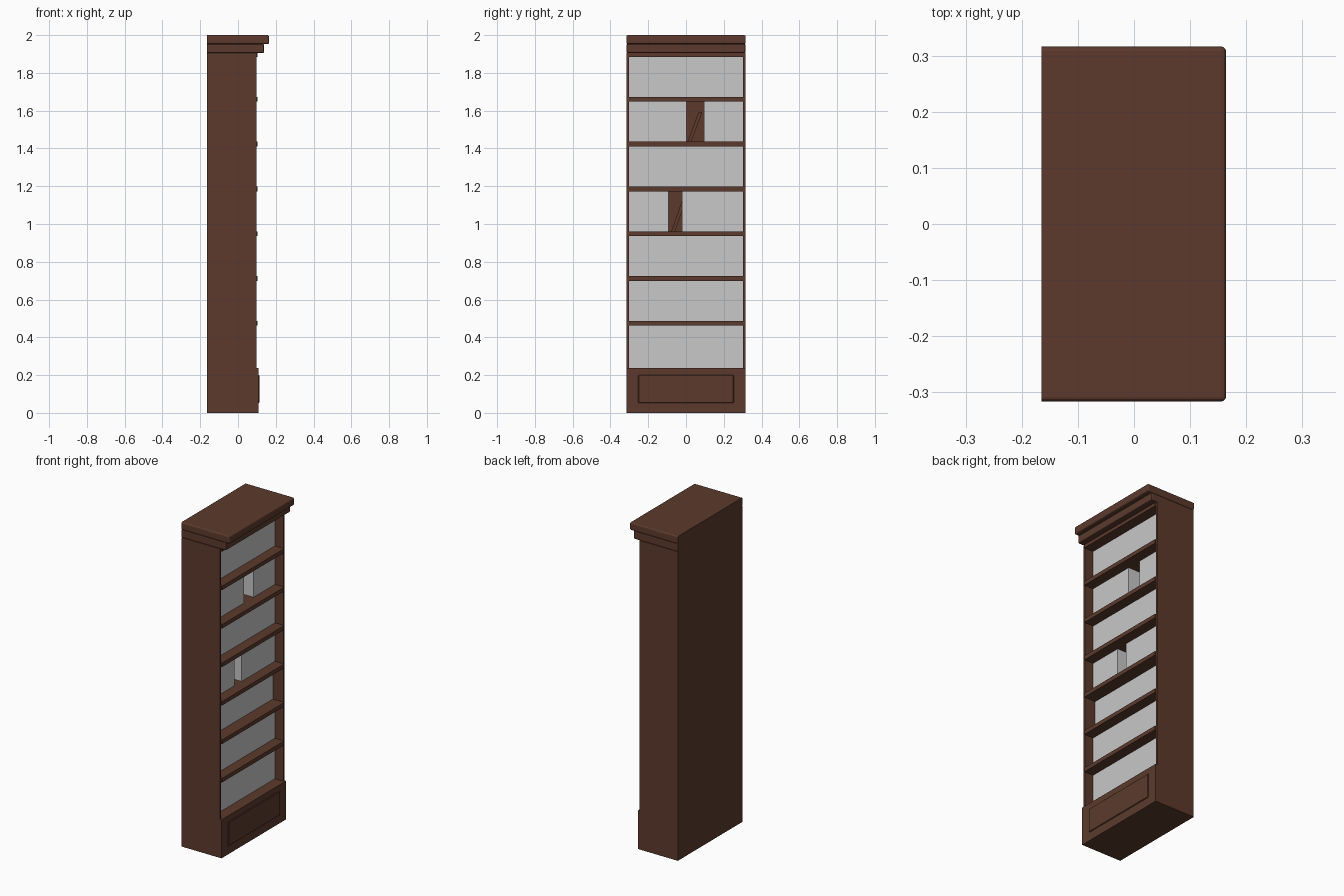
import bpy, bmesh, math

if "Cube" in bpy.data.objects:
    bpy.data.objects.remove(bpy.data.objects["Cube"])

def material(name, rgb):
    m = bpy.data.materials.new(name)
    m.diffuse_color = (*rgb, 1)
    m.use_nodes = True
    m.node_tree.nodes["Principled BSDF"].inputs["Base Color"].default_value = m.diffuse_color
    return m

wood = material("dark_wood", (0.107, 0.042, 0.026))
grey = material("book_grey", (0.58, 0.58, 0.58))

def finish(name, bm, mat):
    me = bpy.data.meshes.new(name)
    bm.to_mesh(me)
    bm.free()
    ob = bpy.data.objects.new(name, me)
    me.materials.append(mat)
    bpy.context.collection.objects.link(ob)
    return ob

def box(name, x, y, z, mat=wood, bevel=0, segments=2):
    bm = bmesh.new()
    bmesh.ops.create_cube(bm, size=1)
    for v in bm.verts:
        v.co = [(r[0] + r[1]) / 2 + c * (r[1] - r[0]) for c, r in zip(v.co, (x, y, z))]
    if bevel:
        # round every edge except those touching the back
        edges = [e for e in bm.edges if max(v.co.x for v in e.verts) > x[1] - 1e-5]
        edges = [e for e in edges if min(v.co.x for v in e.verts) > x[1] - 1e-5
                 or e.verts[0].co.z > z[1] - 1e-5 or e.verts[0].co.z < z[0] + 1e-5]
        bmesh.ops.bevel(bm, geom=edges, offset=bevel, segments=segments, profile=0.5, affect='EDGES')
    return finish(name, bm, mat)

BACK, HALF, SIDE = -0.165, 0.315, 0.012

# carcass
for s, n in ((-1, "left"), (1, "right")):
    box(n + "_side", (BACK, 0.097), sorted((s * HALF, s * (HALF - SIDE))), (0, 1.906))
box("back_panel", (BACK, BACK + 0.015), (-HALF + SIDE, HALF - SIDE), (0, 1.906))

# plinth with raised panel
box("plinth", (BACK, 0.108), (-HALF, HALF), (0, 0.237))
box("plinth_panel", (0.10, 0.113), (-0.253, 0.253), (0.052, 0.2), bevel=0.003, segments=1)

# crown mouldings
box("lower_crown", (BACK, 0.138), (-HALF, HALF), (1.905, 1.953), bevel=0.006)
box("top_crown", (BACK, 0.164), (-HALF - 0.001, HALF + 0.001), (1.953, 2.0), bevel=0.008, segments=3)

# shelves and the rows of books standing on them
STEP, T = 0.2372, 0.0125
gaps = {5: (0.002, 0.095), 3: (-0.092, -0.022)}
IN = HALF - SIDE
for i in range(7):
    z0 = 0.237 + i * STEP + (T if i else 0)
    z1 = 0.237 + (i + 1) * STEP - T
    box(f"shelf_{i + 1}", (BACK + 0.01, 0.103), (-IN, IN), (z1, min(z1 + 2 * T, 1.906)))
    front = 0.025 if i == 2 else 0.04
    lo, hi = gaps.get(i, (None, None))
    rows = [(-IN, IN)] if lo is None else [(-IN, lo), (hi, IN)]
    for k, r in enumerate(rows):
        box(f"book_row_{i + 1}_{k + 1}", (-0.14, front), r, (z0, z1), grey)

# leaning books in the gaps, slanted slabs
def leaning_book(name, y, z, shift, height, width):
    bm = bmesh.new()
    pts = [(y, z), (y + width, z), (y + shift + width, z + height), (y + shift, z + height)]
    f = bm.faces.new([bm.verts.new((-0.14, a, b)) for a, b in pts])
    ext = bmesh.ops.extrude_face_region(bm, geom=[f])
    for v in ext["geom"]:
        if isinstance(v, bmesh.types.BMVert):
            v.co.x = -0.01
    bmesh.ops.recalc_face_normals(bm, faces=bm.faces)
    finish(name, bm, wood)

leaning_book("leaning_book_upper", 0.008, 1.4355, 0.058, 0.155, 0.02)
leaning_book("leaning_book_lower", -0.078, 0.961, 0.056, 0.16, 0.02)
